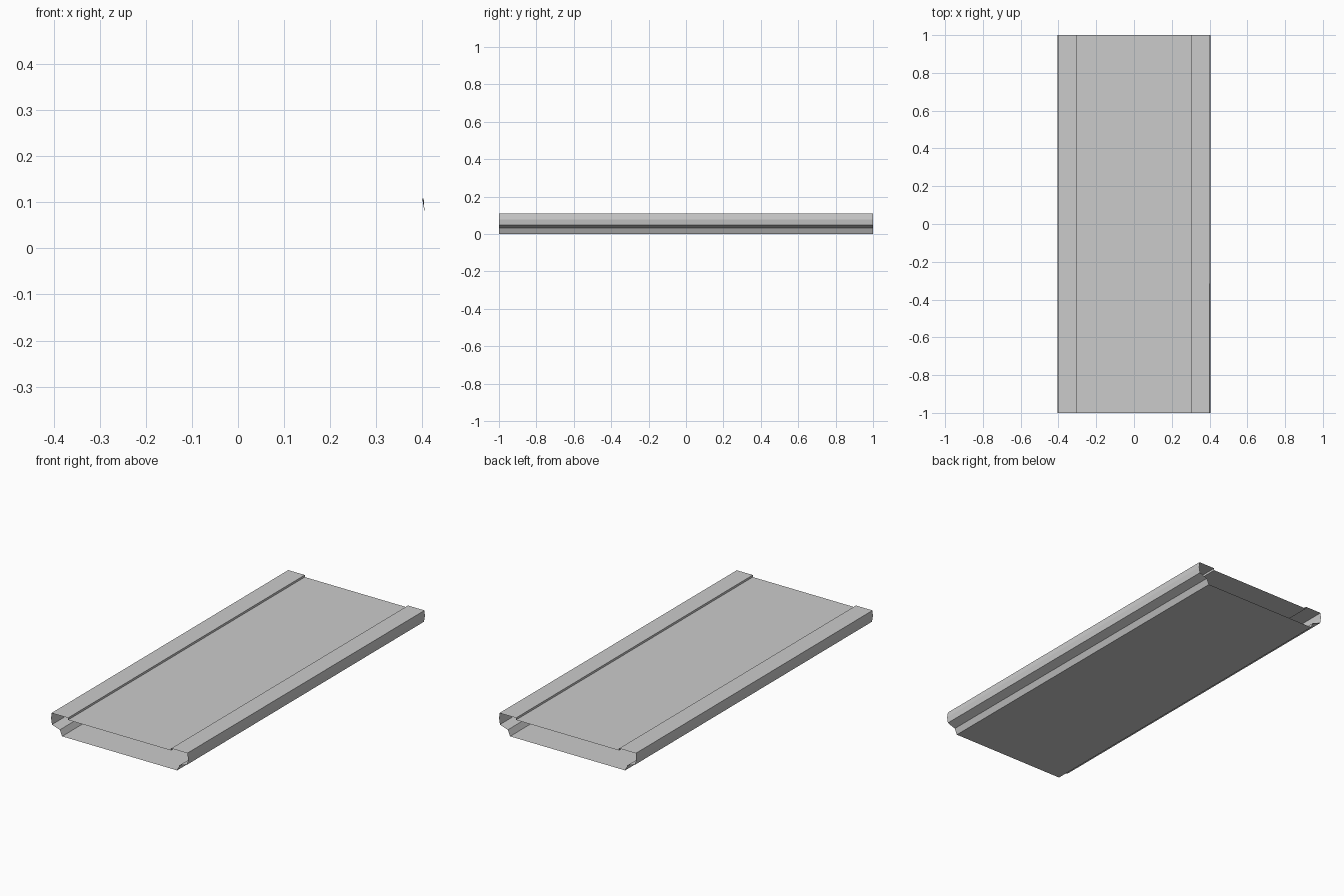
import bpy
import bmesh

if "Cube" in bpy.data.objects:
    bpy.data.objects.remove(bpy.data.objects["Cube"])

# Right half of the cross-section (x, z), from recessed deck round to the base
half = [(0.305, 0.097), (0.305, 0.108), (0.403, 0.108), (0.405, 0.078),
        (0.40, 0.047), (0.354, 0.031), (0.34, 0.0)]
profile = half + [(-x, z) for x, z in reversed(half)]

# Hollow open-ended slab: the profile swept along y
bm = bmesh.new()
front = [bm.verts.new((x, -1, z)) for x, z in profile]
back = [bm.verts.new((x, 1, z)) for x, z in profile]
n = len(profile)
for i in range(n):
    j = (i + 1) % n
    bm.faces.new((front[i], front[j], back[j], back[i]))

# Slightly pinched top corner at the front right
front[2].co.x = 0.400

bmesh.ops.recalc_face_normals(bm, faces=bm.faces[:])
mesh = bpy.data.meshes.new("platform_slab")
bm.to_mesh(mesh)
bm.free()
slab = bpy.data.objects.new("platform_slab", mesh)
bpy.context.collection.objects.link(slab)
